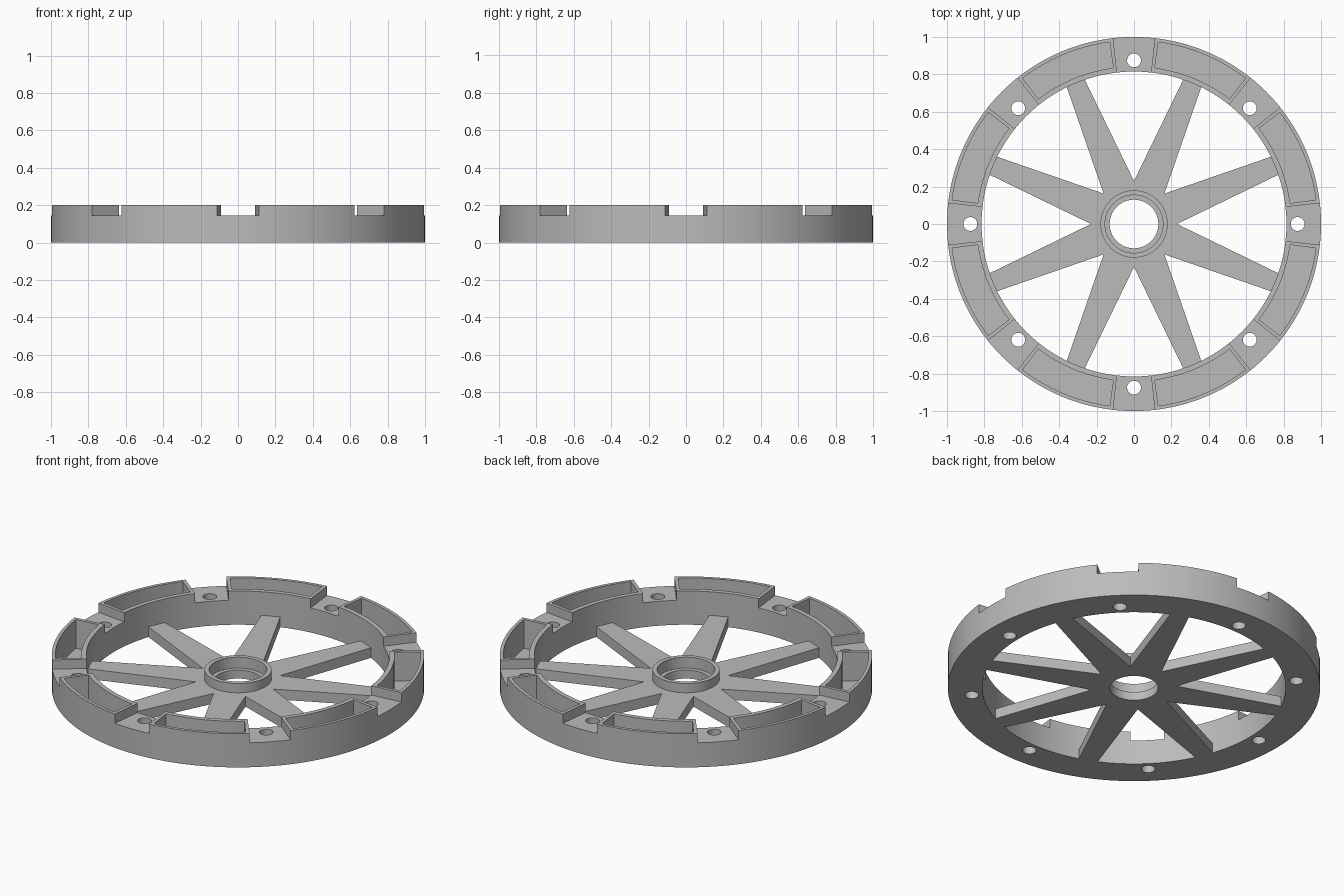
import bpy, bmesh, math
from math import sin, cos, radians, pi, hypot, atan2

cube = bpy.data.objects.get("Cube")
if cube:
    bpy.data.objects.remove(cube)

grey = bpy.data.materials.new("plain_grey")
grey.use_nodes = True
colour = (0.5, 0.5, 0.5, 1)
grey.diffuse_color = colour
grey.node_tree.nodes["Principled BSDF"].inputs["Base Color"].default_value = colour

COUNT = 8
STEP = 360 / COUNT
RIM_IN, RIM_OUT, HEIGHT = 0.815, 1.0, 0.2
SPOKE_TOP = 0.06
HUB_OUT = 0.18


def make_object(name, bm):
    bmesh.ops.recalc_face_normals(bm, faces=bm.faces)
    mesh = bpy.data.meshes.new(name)
    bm.to_mesh(mesh)
    bm.free()
    mesh.materials.append(grey)
    obj = bpy.data.objects.new(name, mesh)
    bpy.context.collection.objects.link(obj)
    return obj


def prism(bm, points, z0, z1):
    """Closed upright prism from a list of plan points."""
    low = [bm.verts.new((x, y, z0)) for x, y in points]
    high = [bm.verts.new((x, y, z1)) for x, y in points]
    bm.faces.new(low[::-1])
    bm.faces.new(high)
    n = len(points)
    for i in range(n):
        j = (i + 1) % n
        bm.faces.new((low[i], low[j], high[j], high[i]))


def lathe(name, profile, segments):
    """Closed (radius, z) loop turned about the z axis."""
    bm = bmesh.new()
    rings = [[bm.verts.new((r * cos(2 * pi * s / segments), r * sin(2 * pi * s / segments), z))
              for r, z in profile] for s in range(segments)]
    n = len(profile)
    for s in range(segments):
        a, b = rings[s], rings[(s + 1) % segments]
        for i in range(n):
            j = (i + 1) % n
            bm.faces.new((a[i], b[i], b[j], a[j]))
    return make_object(name, bm)


def arc(radius, a0, a1, steps=14):
    return [(radius * cos(radians(a0 + (a1 - a0) * i / steps)),
             radius * sin(radians(a0 + (a1 - a0) * i / steps))) for i in range(steps + 1)]


def sector(r0, r1, a0, a1):
    return arc(r0, a0, a1) + arc(r1, a1, a0)


def circle(cx, cy, radius, segments):
    return [(cx + radius * cos(2 * pi * i / segments), cy + radius * sin(2 * pi * i / segments))
            for i in range(segments)]


def cut(target, bm):
    """Subtract the given shapes and discard the cutter."""
    cutter = make_object("cutter", bm)
    cutter.hide_render = True
    mod = target.modifiers.new("cut", 'BOOLEAN')
    mod.operation, mod.solver, mod.object = 'DIFFERENCE', 'EXACT', cutter
    bpy.ops.object.select_all(action='DESELECT')
    bpy.context.view_layer.objects.active = target
    target.select_set(True)
    bpy.ops.object.modifier_apply(modifier=mod.name)
    bpy.data.objects.remove(cutter)


# Rim with notches and hollow pockets
rim = lathe("rim", [(RIM_IN, 0), (RIM_OUT, 0), (RIM_OUT, HEIGHT), (RIM_IN, HEIGHT)], 144)
bm = bmesh.new()
for k in range(COUNT):
    a = k * STEP
    prism(bm, sector(0.75, 1.1, a - 6.4, a + 6.4), 0.145, 0.3)
    prism(bm, sector(0.842, 0.981, a + 7.6, a + STEP - 7.6), 0.03, 0.3)
cut(rim, bm)

# Bolt holes through the notch floors
bm = bmesh.new()
for k in range(COUNT):
    a = radians(k * STEP)
    prism(bm, circle(0.875 * cos(a), 0.875 * sin(a), 0.037, 32), -0.1, 0.3)
cut(rim, bm)

# Tapered spokes as one star-shaped plate
star = []
reach, half = RIM_IN + 0.001, 0.052
for k in range(COUNT):
    valley, mid = radians(k * STEP), radians((k + 0.5) * STEP)
    spread, tip = atan2(half, reach), hypot(reach, half)
    star.append((0.23 * cos(valley), 0.23 * sin(valley)))
    for a in (mid - spread, mid + spread):
        star.append((tip * cos(a), tip * sin(a)))
bm = bmesh.new()
prism(bm, star, 0, SPOKE_TOP)
spokes = make_object("spokes", bm)
bm = bmesh.new()
prism(bm, circle(0, 0, HUB_OUT, 64), -0.1, 0.3)
cut(spokes, bm)

# Hub with a stepped bore
hub = lathe("hub", [(0.13, 0), (HUB_OUT, 0), (HUB_OUT, 0.115), (0.155, 0.115),
                    (0.155, 0.05), (0.13, 0.05)], 64)

# Smooth curved walls, crisp edges
bpy.ops.object.select_all(action='DESELECT')
for obj in (rim, spokes, hub):
    obj.select_set(True)
bpy.context.view_layer.objects.active = rim
bpy.ops.object.shade_smooth_by_angle(angle=radians(30))
